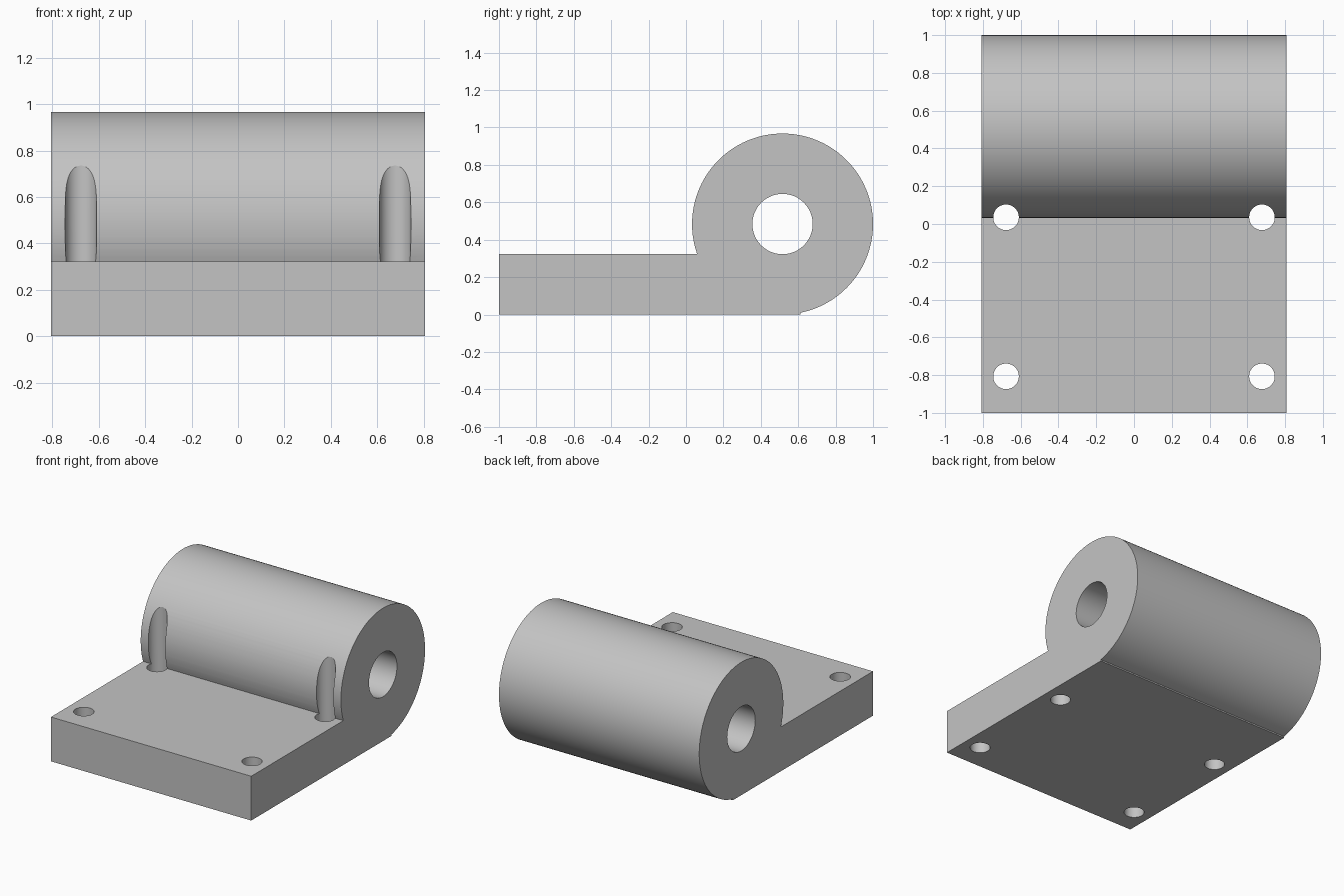
import bpy
import bmesh
from math import sin, cos, pi, sqrt, asin, atan2

if "Cube" in bpy.data.objects:
    bpy.data.objects.remove(bpy.data.objects["Cube"])

U = 2 / 62                       # one design unit
HALF_WIDTH = 25 * U
BARREL_R, BORE_R, BOLT_R = 15 * U, 5 * U, 2.1 * U
PLATE_TOP, PLATE_END = 10 * U, -1 + 50 * U
CY, CZ = 1 - BARREL_R, BARREL_R  # barrel axis

grey = bpy.data.materials.new("plain grey")
grey.use_nodes = True
colour = (0.55, 0.55, 0.55, 1)
grey.diffuse_color = colour
grey.node_tree.nodes["Principled BSDF"].inputs["Base Color"].default_value = colour

# Side profile: flat plate running into the round barrel
dy = PLATE_END - CY
start = atan2(-sqrt(BARREL_R ** 2 - dy ** 2), dy)
end = pi - asin((PLATE_TOP - CZ) / BARREL_R)
steps = 90
profile = [(-1, 0), (PLATE_END, 0)]
for i in range(steps + 1):
    a = start + (end - start) * i / steps
    profile.append((CY + BARREL_R * cos(a), CZ + BARREL_R * sin(a)))
profile.append((-1, PLATE_TOP))

# Extrude the profile across the width
bm = bmesh.new()
face = bm.faces.new([bm.verts.new((-HALF_WIDTH, y, z)) for y, z in profile])
side = bmesh.ops.extrude_face_region(bm, geom=[face])
moved = [v for v in side["geom"] if isinstance(v, bmesh.types.BMVert)]
bmesh.ops.translate(bm, verts=moved, vec=(2 * HALF_WIDTH, 0, 0))
bmesh.ops.recalc_face_normals(bm, faces=bm.faces)
mesh = bpy.data.meshes.new("hinge_bracket")
bm.to_mesh(mesh)
bm.free()
mesh.materials.append(grey)
bracket = bpy.data.objects.new("hinge_bracket", mesh)
bpy.context.collection.objects.link(bracket)


def drill(name, radius, location, rotation=(0, 0, 0)):
    """Cut a round through hole in the bracket."""
    bpy.ops.mesh.primitive_cylinder_add(vertices=48, radius=radius, depth=3,
                                        location=location, rotation=rotation)
    cutter = bpy.context.object
    cutter.name = name
    cutter.hide_render = True
    cutter.data.materials.append(grey)
    mod = bracket.modifiers.new(name, "BOOLEAN")
    mod.operation = "DIFFERENCE"
    mod.solver = "EXACT"
    mod.object = cutter
    bpy.ops.object.select_all(action="DESELECT")
    bracket.select_set(True)
    bpy.context.view_layer.objects.active = bracket
    bpy.ops.object.modifier_apply(modifier=name)
    bpy.data.objects.remove(cutter)


# Pin bore and the four bolt holes, the rear pair grooving the barrel
drill("pin_bore", BORE_R, (0, CY, CZ), (0, pi / 2, 0))
for x in (-21 * U, 21 * U):
    for y in (-1 + 6 * U, -1 + 32.1 * U):
        drill("bolt_hole", BOLT_R, (x, y, 0))

bpy.ops.object.shade_smooth_by_angle(angle=pi / 6)
